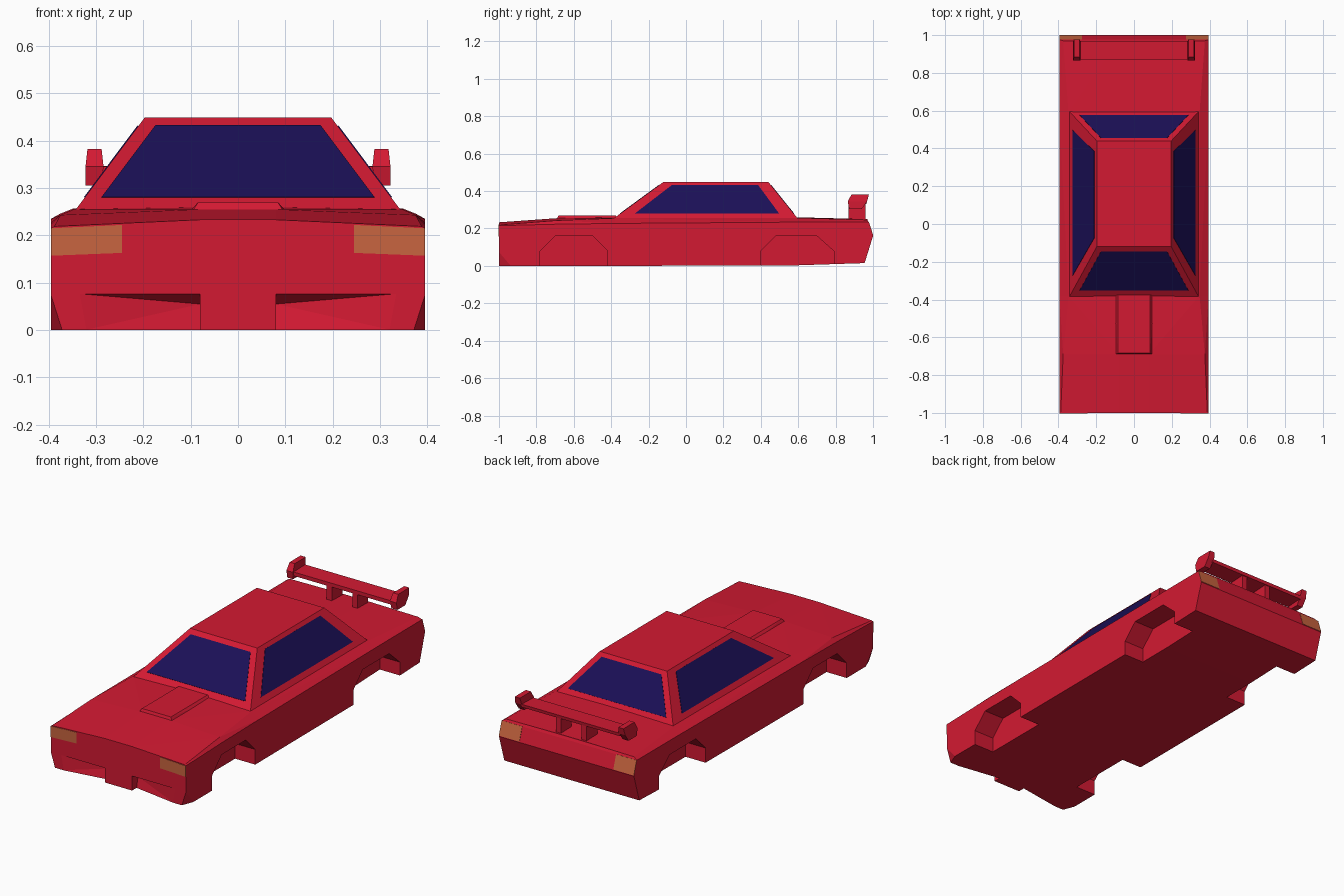
import bpy, bmesh
from mathutils import Vector

if "Cube" in bpy.data.objects:
    bpy.data.objects.remove(bpy.data.objects["Cube"])


def material(name, color):
    m = bpy.data.materials.new(name)
    m.diffuse_color = (*color, 1)
    m.use_nodes = True
    m.node_tree.nodes["Principled BSDF"].inputs["Base Color"].default_value = m.diffuse_color
    return m


RED = material("red_paint", (0.65, 0.01, 0.032))
GLASS = material("dark_blue_glass", (0.011, 0.005, 0.095))
LAMP = material("orange_lamp", (0.58, 0.13, 0.05))


def finish(bm, name, mat):
    bmesh.ops.recalc_face_normals(bm, faces=bm.faces)
    me = bpy.data.meshes.new(name)
    bm.to_mesh(me)
    bm.free()
    me.materials.append(mat)
    ob = bpy.data.objects.new(name, me)
    bpy.context.collection.objects.link(ob)
    return ob


def hull(name, pts, mat=RED, side=1):
    """Convex solid around the points; side=-1 mirrors it in x."""
    bm = bmesh.new()
    for x, y, z in pts:
        bm.verts.new((x * side, y, z))
    bmesh.ops.convex_hull(bm, input=bm.verts)
    bmesh.ops.dissolve_limit(bm, angle_limit=0.01, verts=bm.verts, edges=bm.edges)
    return finish(bm, name, mat)


def prism(name, profile, x0, x1, side=1):
    """Extrude a (y, z) profile along x."""
    return hull(name, [(x, y, z) for x in (x0, x1) for y, z in profile], RED, side)


def pane(name, quad, mat, side=1):
    """Thin panel lying on a surface."""
    q = [Vector(p) for p in quad]
    n = (q[1] - q[0]).cross(q[3] - q[0]).normalized() * 0.002
    return hull(name, [p + n * s for p in q for s in (-1, 1)], mat, side)


# Body: half sections (sill, flank, crease, shoulder, centre) lofted along y
W = 0.395
sections = [
    [(W, -1, 0), (W, -1, .08), (W, -1, .215), (.388, -1, .219), (.08, -1, .233)],
    [(W, -.69, 0), (W, -.69, .12), (W, -.69, .223), (.375, -.69, .243), (.08, -.69, .255)],
    [(W, -.38, 0), (W, -.38, .14), (W, -.38, .227), (.347, -.38, .255), (.08, -.38, .259)],
    [(W, .59, .003), (W, .59, .15), (W, .59, .234), (.347, .59, .257), (.08, .59, .26)],
    [(W, .955, .015), (W, 1, .16), (W, .976, .235), (.375, .97, .246), (.08, .97, .25)],
]
bm = bmesh.new()
rings = []
for sec in sections:
    ring = [bm.verts.new(p) for p in sec]
    ring += [bm.verts.new((-x, y, z)) for x, y, z in reversed(sec)]
    rings.append(ring)
for a, b in zip(rings, rings[1:]):
    for i in range(10):
        j = (i + 1) % 10
        bm.faces.new((a[i], a[j], b[j], b[i]))
for r in (rings[0], rings[-1]):
    for i in range(4):
        bm.faces.new((r[i], r[i + 1], r[8 - i], r[9 - i]))
bmesh.ops.triangulate(bm, faces=bm.faces)
body = finish(bm, "body", RED)

# Cutters: wheel arches, front intakes and bumper corner chamfers
arches = [
    [(-.78, -.05), (-.78, .08), (-.70, .16), (-.50, .16), (-.42, .08), (-.42, -.05)],
    [(.40, -.05), (.40, .08), (.48, .16), (.70, .16), (.79, .08), (.79, -.05)],
]
cutters = []
for s in (1, -1):
    for profile in arches:
        cutters.append(prism("arch_cutter", profile, .277, .5, s))
    cutters.append(hull("intake_cutter", [
        (.08, -1.01, .081), (.385, -1.01, .081), (.368, -1.01, -.01),
        (.08, -1.01, -.01), (.08, -.95, .055), (.08, -.965, -.01)], RED, s))
    cutters.append(hull("corner_cutter", [
        (.397, -1.002, .083), (.37, -1.002, -.002), (.397, -.93, -.002),
        (.43, -1.04, .083), (.43, -1.04, -.02)], RED, s))
bpy.context.view_layer.objects.active = body
for c in cutters:
    c.hide_render = True
    mod = body.modifiers.new("cut", "BOOLEAN")
    mod.object = c
    mod.solver = 'EXACT'
    bpy.ops.object.modifier_apply(modifier=mod.name)
    bpy.data.objects.remove(c)

# Cabin: tapered box
base = [Vector(p) for p in ((-.346, -.392, .25), (.346, -.392, .25), (.346, .6, .25), (-.346, .6, .25))]
roof = [Vector(p) for p in ((-.197, -.12, .449), (.197, -.12, .449), (.197, .44, .449), (-.197, .44, .449))]
hull("cabin", base + roof)

# Windows: inset panes on the four sloping sides (bottom and top margins)
margins = {"windscreen": (.055, .085), "right_window": (.085, .115),
           "rear_window": (.055, .085), "left_window": (.085, .115)}
for i, (name, (mb, mt)) in enumerate(margins.items()):
    j = (i + 1) % 4
    lo = [base[k].lerp(roof[k], .15) for k in (i, j)]
    hi = [base[k].lerp(roof[k], .91) for k in (i, j)]
    pane(name, (lo[0].lerp(lo[1], mb), lo[0].lerp(lo[1], 1 - mb),
                hi[0].lerp(hi[1], 1 - mt), hi[0].lerp(hi[1], mt)), GLASS)

# Bonnet scoop
hull("bonnet_scoop", [(s * x, y, z) for s in (1, -1) for x, y, z in (
    (.085, -.682, .269), (.085, -.375, .269), (.1, -.692, .245), (.108, -.375, .245))])

# Lamps, wing struts and wing end plates on both sides
for s, label in ((1, "right"), (-1, "left")):
    pane(label + "_headlamp", ((.245, -1, .163), (W, -1, .157),
                               (W, -1, .215), (.245, -1, .222)), LAMP, s)
    pane(label + "_tail_lamp", ((.275, .999, .163), (W, .999, .163),
                                (W, .976, .235), (.275, .976, .235)), LAMP, s)
    prism(label + "_wing_strut", [(.87, .245), (.96, .24), (.96, .33), (.87, .33)], .06, .09, s)
    hull(label + "_wing_end_plate", [(x, y, z) for y0, y1, z, xs in (
        (.872, .94, .305, (.288, .322)), (.865, .968, .345, (.284, .322)),
        (.885, .978, .382, (.288, .318))) for y in (y0, y1) for x in xs], RED, s)

# Rear wing blade
prism("rear_wing", [(.87, .325), (.965, .33), (.968, .347), (.87, .345)], -.29, .29)
